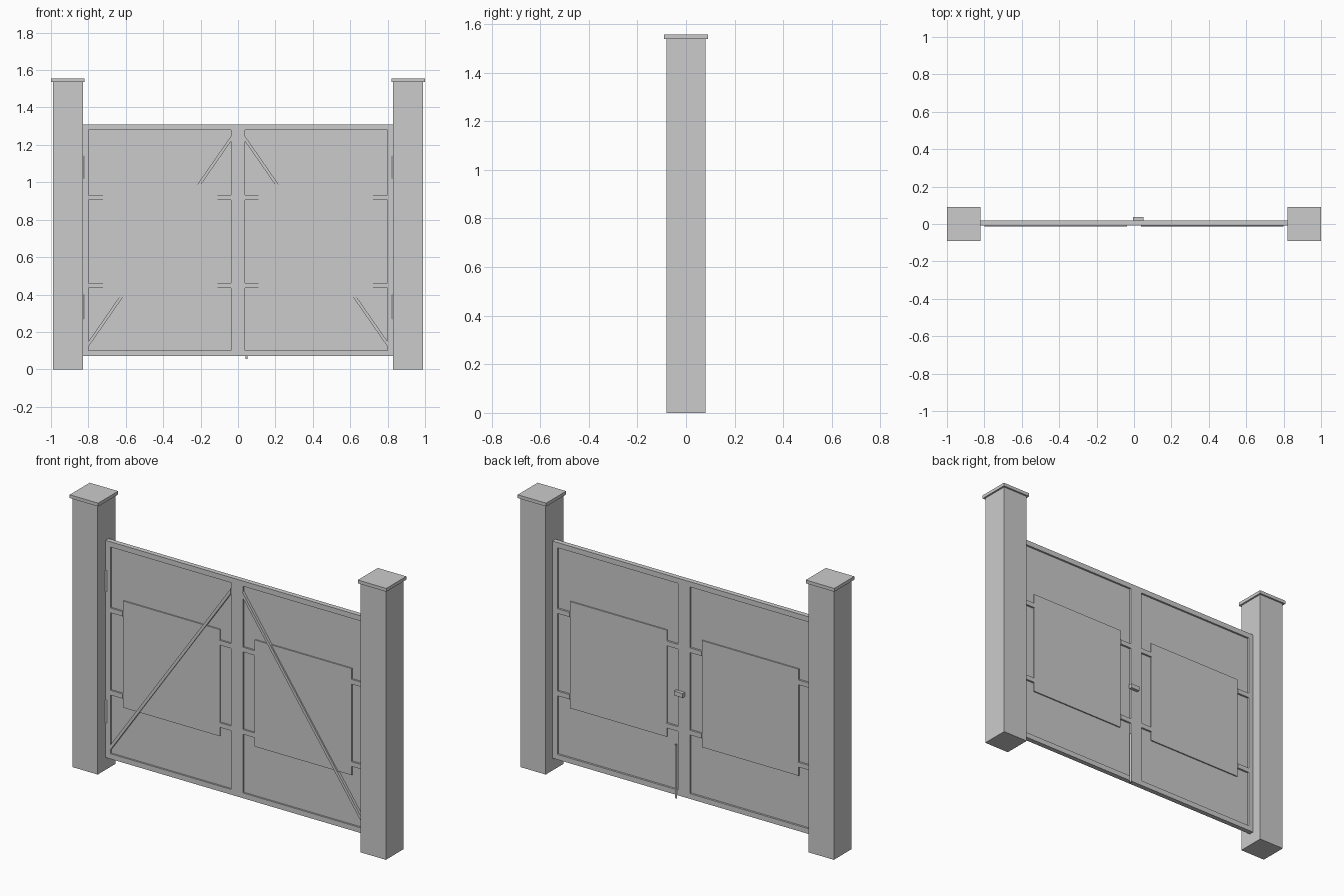
import bpy, bmesh

if "Cube" in bpy.data.objects:
    bpy.data.objects.remove(bpy.data.objects["Cube"])


def prism(name, outline, y0, y1):
    """Extrude an (x, z) outline from y0 to y1."""
    bm = bmesh.new()
    face = bm.faces.new([bm.verts.new((x, y0, z)) for x, z in outline])
    out = bmesh.ops.extrude_face_region(bm, geom=[face])
    verts = [g for g in out["geom"] if isinstance(g, bmesh.types.BMVert)]
    bmesh.ops.translate(bm, verts=verts, vec=(0, y1 - y0, 0))
    bmesh.ops.recalc_face_normals(bm, faces=bm.faces)
    mesh = bpy.data.meshes.new(name)
    bm.to_mesh(mesh)
    bm.free()
    ob = bpy.data.objects.new(name, mesh)
    bpy.context.collection.objects.link(ob)
    return ob


def box(name, x0, x1, y0, y1, z0, z1):
    return prism(name, [(x0, z0), (x1, z0), (x1, z1), (x0, z1)], y0, y1)


def rod(name, x, y, z0, z1, r):
    bpy.ops.mesh.primitive_cylinder_add(
        vertices=16, radius=r, depth=z1 - z0, location=(x, y, (z0 + z1) / 2))
    ob = bpy.context.object
    ob.name = name
    bpy.ops.object.shade_smooth_by_angle()


F, B = -0.009, 0.019            # front and back faces of the gate frame
XI, XO = 0.037, 0.80            # inner and outer limits of the infill
for s, side in ((-1, "left"), (1, "right")):
    def part(name, x0, x1, *rest):
        a, b = sorted((s * x0, s * x1))
        return box(f"{side}_{name}", a, b, *rest)

    # post and cap
    part("post", 0.83, 0.99, -0.08, 0.08, 0, 1.54)
    part("post_cap", 0.82, 1.0, -0.09, 0.09, 1.537, 1.556)

    # leaf frame
    part("hinge_stile", XO, 0.83, F, B, 0.07, 1.31)
    part("meeting_stile", 0, XI, F, B, 0.07, 1.31)
    part("top_rail", XI, XO, F, B, 1.28, 1.31)
    part("bottom_rail", XI, XO, F, B, 0.07, 0.10)

    # recessed sheet and raised centre panel
    part("sheet", XI, XO, 0.001, 0.008, 0.10, 1.28)
    part("centre_panel", 0.11, 0.722, -0.006, 0.015, 0.383, 0.992)

    # short rails joining the panel to the stiles
    for z0, z1 in ((0.435, 0.462), (0.905, 0.932)):
        part("stub_rail_inner", XI, 0.11, F, B, z0, z1)
        part("stub_rail_outer", 0.722, XO, F, B, z0, z1)

    # diagonal brace on the front
    prism(f"{side}_brace", [(s * XO, 0.12), (s * XI, 1.22),
                            (s * XI, 1.248), (s * XO, 0.148)], -0.014, 0.001)

    # hinge barrels
    for z0, z1 in ((0.27, 0.40), (1.02, 1.14)):
        rod(f"{side}_hinge", s * 0.83, -0.004, z0, z1, 0.009)

# latch and drop bolt on the back
box("latch", -0.006, 0.05, B, 0.038, 0.645, 0.67)
rod("drop_bolt", 0.046, 0.024, 0.055, 0.36, 0.006)
